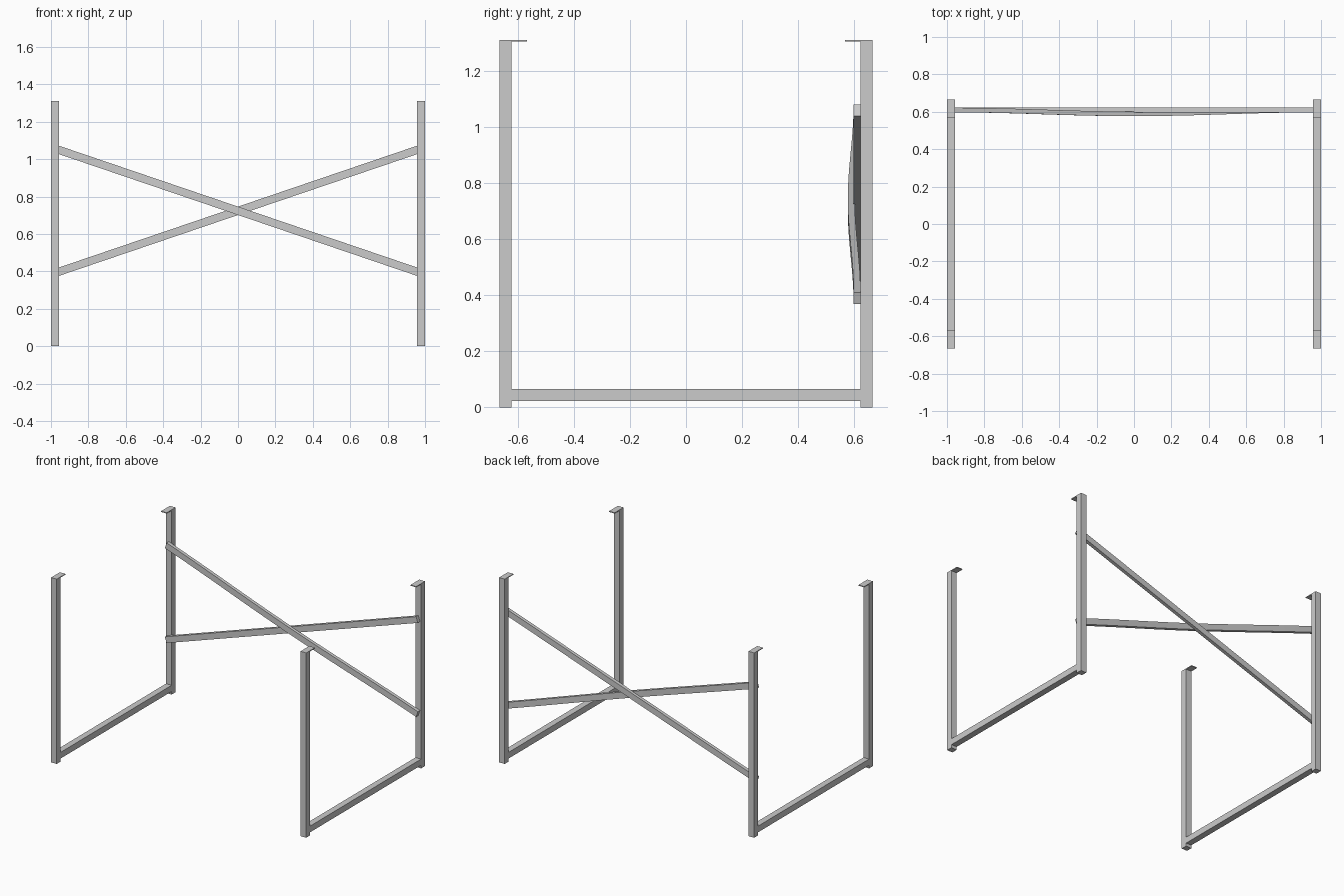
import bpy, bmesh, math
from mathutils import Vector

if "Cube" in bpy.data.objects:
    bpy.data.objects.remove(bpy.data.objects["Cube"])


def finish(name, bm):
    bmesh.ops.recalc_face_normals(bm, faces=bm.faces)
    me = bpy.data.meshes.new(name)
    bm.to_mesh(me)
    bm.free()
    ob = bpy.data.objects.new(name, me)
    bpy.context.collection.objects.link(ob)
    return ob


def box(name, lo, hi):
    lo, hi = Vector(lo), Vector(hi)
    bm = bmesh.new()
    bmesh.ops.create_cube(bm, size=1)
    for v in bm.verts:
        v.co = (lo + hi) / 2 + Vector(a * b for a, b in zip(v.co, hi - lo))
    return finish(name, bm)


def brace(name, direction, bow, steps):
    """Flat bar across the back legs, bowed toward the front at its middle."""
    angle = direction * math.atan(0.34)
    along = Vector((math.cos(angle), 0, math.sin(angle)))
    up = Vector((-math.sin(angle), 0, math.cos(angle)))
    half_length = 0.985 / math.cos(angle)
    bm = bmesh.new()
    rings = []
    for i in range(steps + 1):
        t = -1 + 2 * i / steps
        y = 0.6095 - bow * math.cos(t * math.pi / 2) ** 2
        centre = Vector((0, y, 0.724)) + along * half_length * t
        rings.append([bm.verts.new(centre + up * u * 0.0213 + Vector((0, d * 0.0123, 0)))
                      for u, d in ((-1, -1), (1, -1), (1, 1), (-1, 1))])
    for a, b in zip(rings, rings[1:]):
        for k in range(4):
            bm.faces.new((a[k], a[(k + 1) % 4], b[(k + 1) % 4], b[k]))
    bm.faces.new(rings[0])
    bm.faces.new(rings[-1])
    return finish(name, bm)


for side, x0, x1 in (("left", -1, -0.956), ("right", 0.956, 1)):
    # Legs with a mounting tab at the top
    for end, s in (("front", -1), ("back", 1)):
        ya, yb = sorted((s * 0.622, s * 0.665))
        box(f"{end}_{side}_leg", (x0, ya, 0), (x1, yb, 1.31))
        ya, yb = sorted((s * 0.567, s * 0.622))
        box(f"{end}_{side}_tab", (x0, ya, 1.304), (x1, yb, 1.31))
    # Floor rail joining front and back legs
    box(f"{side}_rail", (x0, -0.622, 0.022), (x1, 0.622, 0.066))

# Crossed back braces, the front one bent around the other
brace("straight_brace", 1, 0.0, 1)
brace("bowed_brace", -1, 0.0205, 24)
